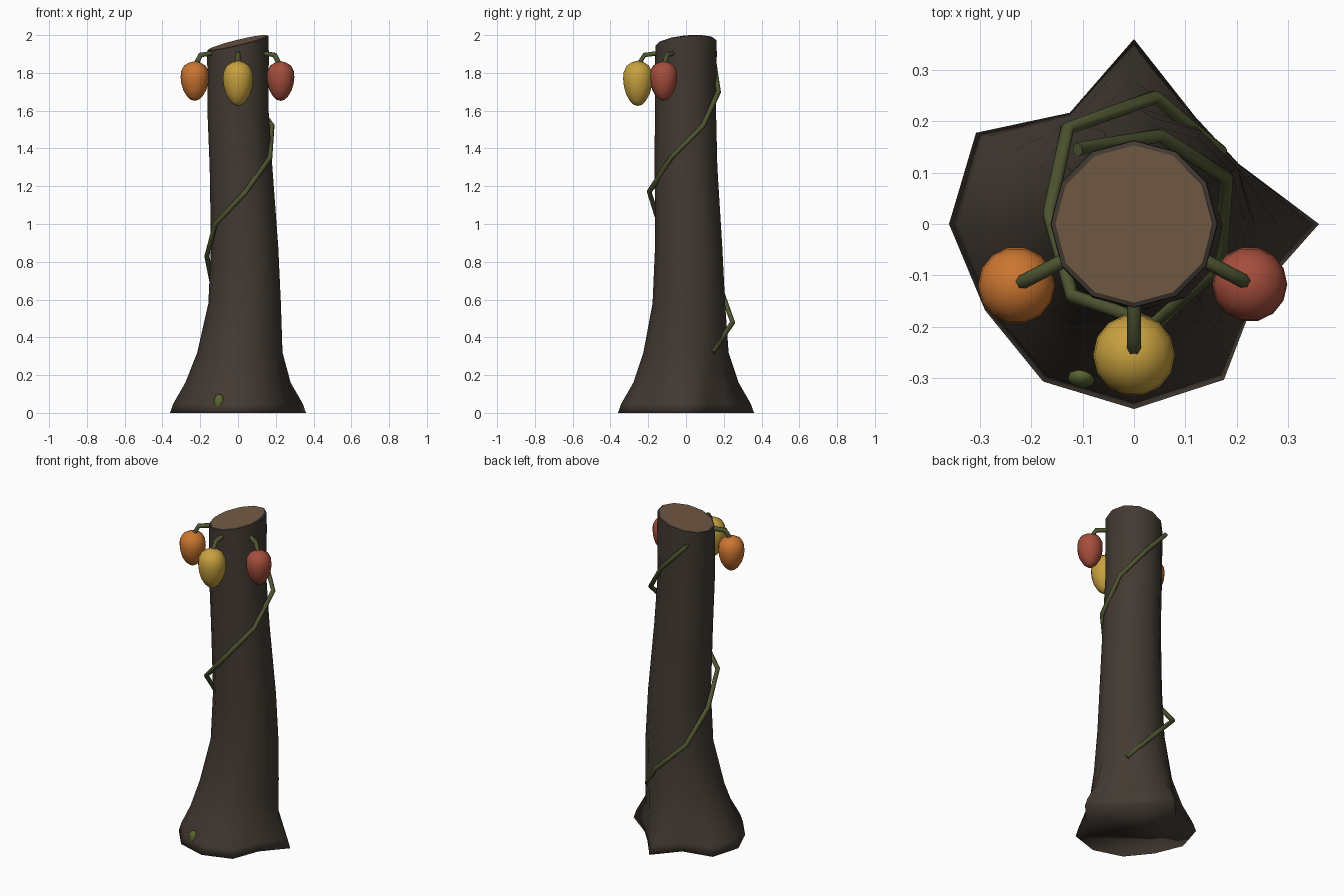
import bpy, bmesh
from math import sin, cos, pi, radians
from mathutils import Vector

old = bpy.data.objects.get("Cube")
if old:
    bpy.data.objects.remove(old)


def material(name, rgb):
    m = bpy.data.materials.new(name)
    m.use_nodes = True
    m.diffuse_color = (*rgb, 1)
    bsdf = m.node_tree.nodes["Principled BSDF"]
    bsdf.inputs["Base Color"].default_value = (*rgb, 1)
    bsdf.inputs["Roughness"].default_value = 0.9
    return m


BARK = material("dark bark", (0.055, 0.042, 0.032))
WOOD = material("cut wood", (0.17, 0.10, 0.058))
VINE = material("vine green", (0.075, 0.09, 0.03))
MOSS = material("moss green", (0.10, 0.13, 0.03))
ORANGE = material("orange pod", (0.60, 0.18, 0.03))
YELLOW = material("yellow pod", (0.58, 0.36, 0.05))
RED = material("red pod", (0.37, 0.075, 0.045))


def finish(bm, name, *mats):
    bmesh.ops.recalc_face_normals(bm, faces=bm.faces)
    me = bpy.data.meshes.new(name)
    bm.to_mesh(me)
    bm.free()
    for m in mats:
        me.materials.append(m)
    ob = bpy.data.objects.new(name, me)
    bpy.context.collection.objects.link(ob)
    return ob


def bridge(bm, a, b):
    n = len(a)
    for i in range(n):
        f = bm.faces.new((a[i], a[(i + 1) % n], b[(i + 1) % n], b[i]))
        f.smooth = True


# Trunk: rings flaring into uneven roots, with a slanted cut on top
ROOTS = [0.36, 0.235, 0.24, 0.36, 0.25, 0.355, 0.36, 0.335, 0.354, 0.36, 0.35, 0.275]
SIDES = len(ROOTS)
# height, centre x, centre y, radius, root strength
RINGS = [(0, 0, 0, 0.22, 1), (0.05, 0, 0, 0.21, 0.88), (0.16, 0, 0, 0.22, 0.42),
         (0.32, 0.01, 0, 0.22, 0.04), (0.58, 0.035, 0.015, 0.192, 0),
         (0.88, 0.035, 0.014, 0.178, 0), (1.3, 0.016, 0, 0.166, 0),
         (1.6, 0, -0.003, 0.162, 0), (1.9, 0, 0, 0.163, 0)]
bm = bmesh.new()
rings = []
for z, cx, cy, r, root in RINGS:
    ring = []
    for i, big in enumerate(ROOTS):
        a = 2 * pi * i / SIDES
        rad = r + (big - r) * root
        ring.append(bm.verts.new((cx + rad * cos(a), cy + rad * sin(a), z)))
    rings.append(ring)
for rad, lift in ((0.162, 0), (0.153, 0.004)):
    rings.append([bm.verts.new((rad * cos(a), rad * sin(a),
                                1.958 + 0.037 * cos(a) + 0.014 * sin(a) + lift))
                  for a in (2 * pi * i / SIDES for i in range(SIDES))])
for a, b in zip(rings, rings[1:]):
    bridge(bm, a, b)
bottom = bm.faces.new(rings[0])
bottom.smooth = True
cut = bm.faces.new(rings[-1])
cut.material_index = 1
for e in cut.edges:
    e.smooth = False
for i, v in enumerate(rings[-2]):
    bm.edges.get((v, rings[-2][(i + 1) % SIDES])).smooth = False
finish(bm, "trunk", BARK, WOOD)


def tube(name, points, radius, mat):
    """Six-sided tube with mitred corners along a path."""
    pts = [Vector(p) for p in points]
    bm = bmesh.new()
    loops = []
    for i, p in enumerate(pts):
        d = (pts[min(i + 1, len(pts) - 1)] - pts[max(i - 1, 0)]).normalized()
        out = Vector((p.x, p.y, 0)).normalized()
        side = d.cross(out).normalized()
        up = side.cross(d)
        loops.append([bm.verts.new(p + radius * (cos(a) * side + sin(a) * up))
                      for a in (radians(60 * k) for k in range(6))])
    for a, b in zip(loops, loops[1:]):
        bridge(bm, a, b)
    bm.faces.new(loops[0])
    bm.faces.new(loops[-1])
    return finish(bm, name, mat)


# Vine winding up around the trunk
tube("climbing_vine", [
    (0.17, 0.14, 0.32), (0.04, 0.247, 0.48), (-0.13, 0.185, 0.65),
    (-0.165, 0.02, 0.83), (-0.12, -0.14, 1.0), (0.04, -0.195, 1.17),
    (0.168, -0.08, 1.35), (0.18, 0.09, 1.52), (0.05, 0.172, 1.7),
    (-0.11, 0.145, 1.87)], 0.014, VINE)


# Hanging pods: egg-shaped lathe with a bent stem
POD_PROFILE = [(0.4, 0.93), (0.75, 0.78), (0.96, 0.5), (1, 0.2), (0.95, -0.12),
               (0.8, -0.48), (0.52, -0.8), (0.27, -0.95)]


def pod(name, angle, reach, z, radius, half, mat):
    d = Vector((cos(radians(angle)), sin(radians(angle)), 0))
    centre = d * reach + Vector((0, 0, z))
    bm = bmesh.new()
    loops = [[bm.verts.new(centre + Vector((radius * r * cos(a), radius * r * sin(a), half * h)))
              for a in (2 * pi * k / 14 for k in range(14))] for r, h in POD_PROFILE]
    for a, b in zip(loops, loops[1:]):
        bridge(bm, a, b)
    for loop, h in ((loops[0], 1), (loops[-1], -1)):
        tip = bm.verts.new(centre + Vector((0, 0, half * h)))
        for i in range(14):
            bm.faces.new((loop[i], loop[(i + 1) % 14], tip)).smooth = True
    finish(bm, name + "_pod", mat)
    path = [(0.14, 1.905), (reach - 0.035, 1.895), (reach - 0.008, z + half - 0.015)]
    tube(name + "_stem", [d * r + Vector((0, 0, h)) for r, h in path], 0.014, VINE)


pod("orange", 207.5, 0.258, 1.757, 0.075, 0.105, ORANGE)
pod("yellow", 270, 0.255, 1.745, 0.08, 0.12, YELLOW)
pod("red", 332.5, 0.254, 1.757, 0.073, 0.105, RED)

# Small moss patch on the root flare
bm = bmesh.new()
bmesh.ops.create_uvsphere(bm, u_segments=10, v_segments=6, radius=1)
for v in bm.verts:
    v.co = Vector((-0.1 + 0.03 * v.co.x, -0.295 + 0.025 * v.co.y, 0.055 + 0.045 * v.co.z))
for f in bm.faces:
    f.smooth = True
finish(bm, "moss_patch", MOSS)
